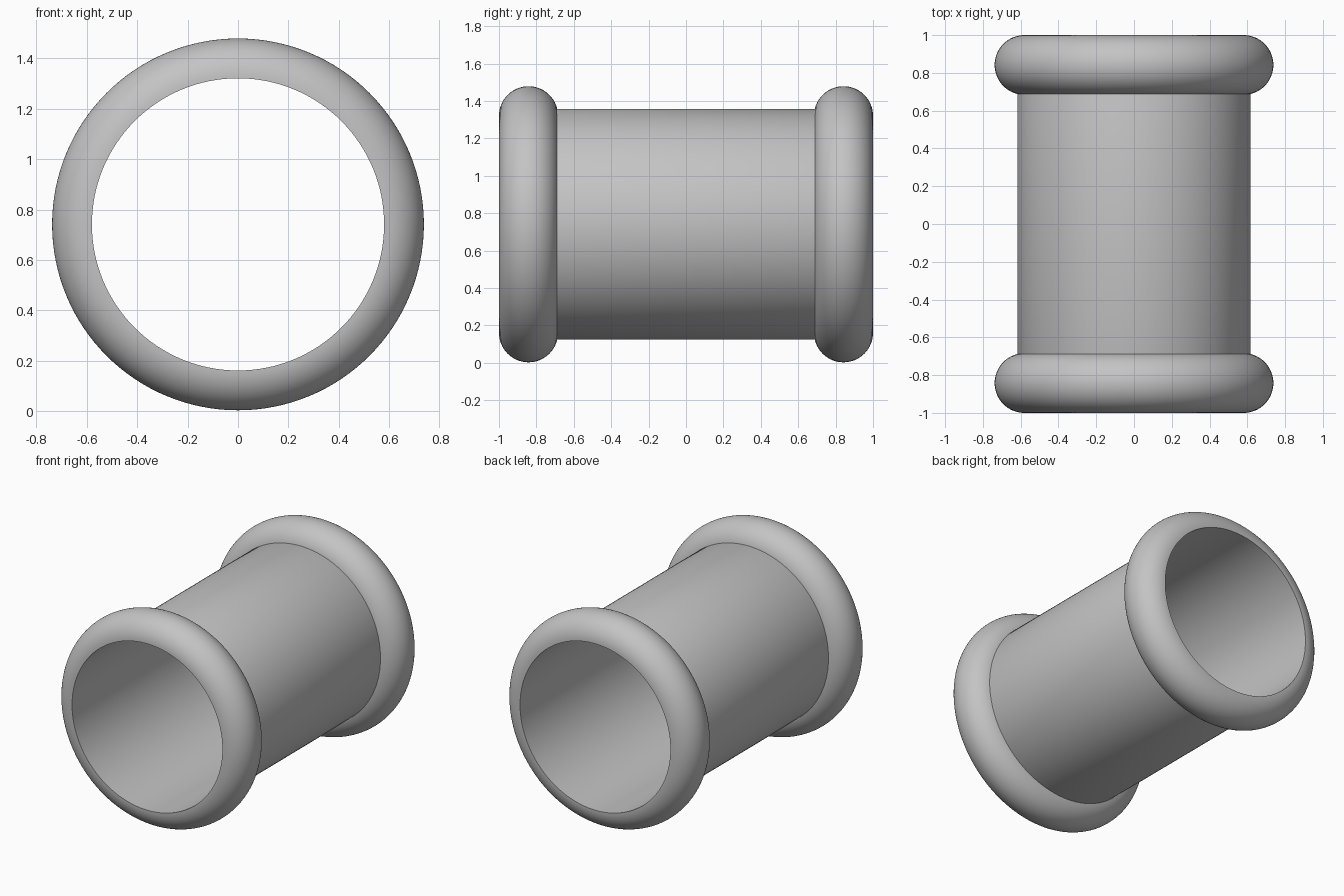
import bpy
import bmesh
from math import sin, cos, pi, radians

cube = bpy.data.objects.get("Cube")
if cube:
    bpy.data.objects.remove(cube, do_unlink=True)

SIDES = 128
BORE, BARREL = 0.58, 0.617      # inner and outer tube radii
BEAD = 0.158                    # radius of the rounded rim section
CENTRE_Z = BORE + BEAD + 0.003
RIM_Y = 1 - BEAD

grey = bpy.data.materials.new("plain_grey")
grey.use_nodes = True
colour = (0.55, 0.55, 0.55, 1)
grey.diffuse_color = colour
grey.node_tree.nodes["Principled BSDF"].inputs["Base Color"].default_value = colour


def lathe(name, profile):
    """Turn a closed loop of (radius, y) points around the y axis."""
    bm = bmesh.new()
    rings = []
    for i in range(SIDES):
        a = 2 * pi * i / SIDES
        rings.append([bm.verts.new((r * cos(a), y, CENTRE_Z + r * sin(a)))
                      for r, y in profile])
    n = len(profile)
    for i in range(SIDES):
        here, there = rings[i], rings[(i + 1) % SIDES]
        for j in range(n):
            k = (j + 1) % n
            bm.faces.new((here[j], here[k], there[k], there[j]))
    bmesh.ops.recalc_face_normals(bm, faces=bm.faces)
    mesh = bpy.data.meshes.new(name)
    bm.to_mesh(mesh)
    bm.free()
    mesh.materials.append(grey)
    obj = bpy.data.objects.new(name, mesh)
    bpy.context.collection.objects.link(obj)
    bpy.ops.object.select_all(action='DESELECT')
    obj.select_set(True)
    bpy.context.view_layer.objects.active = obj
    bpy.ops.object.shade_smooth_by_angle(angle=radians(40))
    return obj


# Open tube, its wall tapering inside the rims to meet their end edges
lathe("barrel", [(BORE, -1), (BORE, 1), (BARREL, 0.9), (BARREL, -0.9)])

# Half-round rim at each end, closed inside the barrel wall
STEPS = 32
for name, side in (("front_rim", -1), ("back_rim", 1)):
    arc = []
    for i in range(STEPS):
        t = pi * i / STEPS
        arc.append((BORE + BEAD * sin(t), side * (RIM_Y + BEAD * cos(t))))
    lathe(name, arc)
